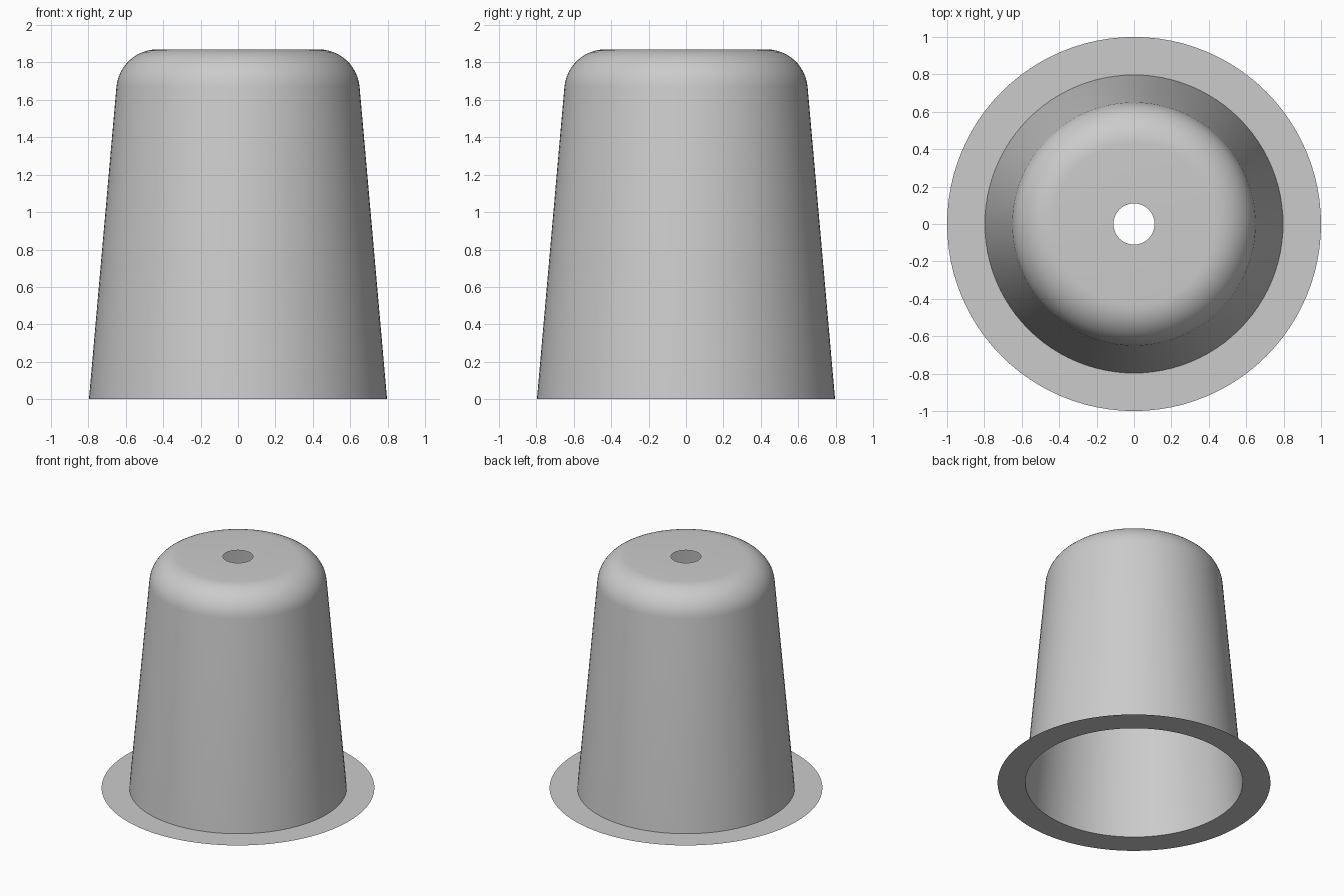
import bpy, bmesh, math

cube = bpy.data.objects.get("Cube")
if cube:
    bpy.data.objects.remove(cube, do_unlink=True)

HEIGHT, FILLET = 1.87, 0.22
HOLE, BASE, FLANGE = 0.11, 0.797, 1.0
SHOULDER = 0.431           # radius where the flat crown ends
TILT = math.radians(5.0)   # wall taper
SIDES, ARC_STEPS = 96, 12

# Profile: crown hole, rounded shoulder, tapered wall, flat flange
profile = [(HOLE, HEIGHT)]
for i in range(ARC_STEPS + 1):
    a = math.pi / 2 + (TILT - math.pi / 2) * i / ARC_STEPS
    profile.append((SHOULDER + FILLET * math.cos(a),
                    HEIGHT - FILLET + FILLET * math.sin(a)))
profile += [(BASE, 0), (FLANGE, 0)]

# Open sheet made by revolving the profile
bm = bmesh.new()
rings = []
for r, z in profile:
    angles = [math.tau * i / SIDES for i in range(SIDES)]
    rings.append([bm.verts.new((r * math.cos(a), r * math.sin(a), z)) for a in angles])
for upper, lower in zip(rings, rings[1:]):
    for i in range(SIDES):
        j = (i + 1) % SIDES
        bm.faces.new((upper[i], lower[i], lower[j], upper[j]))
mesh = bpy.data.meshes.new("flanged_cup")
bm.to_mesh(mesh)
bm.free()

cup = bpy.data.objects.new("flanged_cup", mesh)
bpy.context.collection.objects.link(cup)

# Plain grey finish
grey = bpy.data.materials.new("light_grey")
grey.use_nodes = True
color = (0.6, 0.6, 0.6, 1)
grey.diffuse_color = color
grey.node_tree.nodes["Principled BSDF"].inputs["Base Color"].default_value = color
mesh.materials.append(grey)

# Smooth walls with a crisp flange edge
bpy.context.view_layer.objects.active = cup
cup.select_set(True)
bpy.ops.object.shade_smooth_by_angle(angle=math.radians(30))
